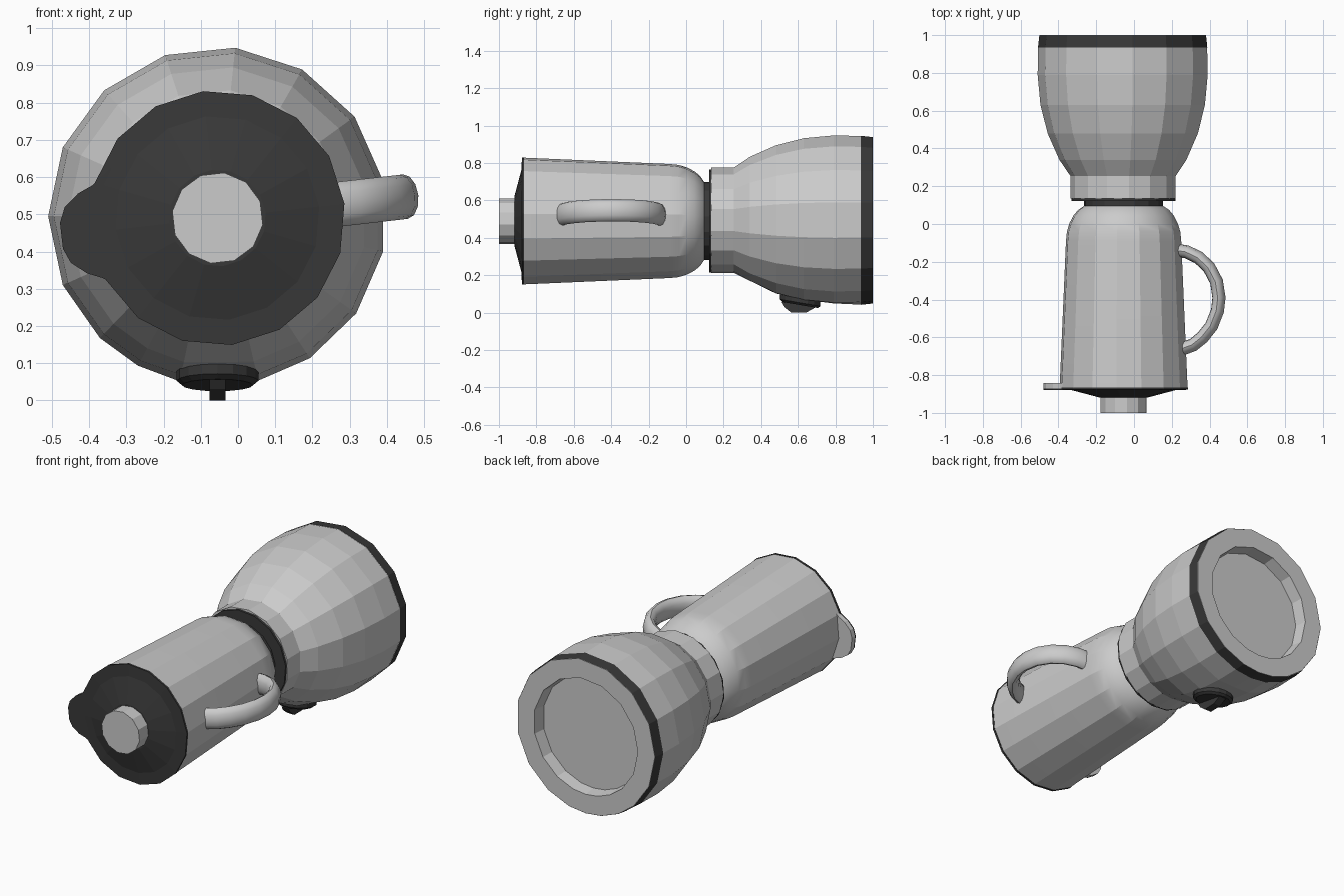
import bpy, bmesh, math
from mathutils import Vector

if "Cube" in bpy.data.objects:
    bpy.data.objects.remove(bpy.data.objects["Cube"])

CX, CZ, TWIST = -0.055, 0.49, 6.5   # appliance axis runs along y; jug is twisted about it
dark = bpy.data.materials.new("dark_plastic")
dark.diffuse_color = (0.04, 0.04, 0.04, 1)
dark.use_nodes = True
dark.node_tree.nodes["Principled BSDF"].inputs["Base Color"].default_value = dark.diffuse_color


def finish(name, bm, mat=None, smooth=None):
    bmesh.ops.recalc_face_normals(bm, faces=bm.faces)
    me = bpy.data.meshes.new(name)
    bm.to_mesh(me)
    bm.free()
    ob = bpy.data.objects.new(name, me)
    bpy.context.collection.objects.link(ob)
    if mat:
        me.materials.append(mat)
    if smooth:
        bpy.ops.object.select_all(action='DESELECT')
        ob.select_set(True)
        bpy.context.view_layer.objects.active = ob
        bpy.ops.object.shade_smooth_by_angle(angle=math.radians(smooth))
    return ob


def skin(name, rings, mat=None, smooth=None):
    """Join rings of points into a capped tube."""
    bm = bmesh.new()
    vs = [[bm.verts.new(p) for p in ring] for ring in rings]
    n = len(vs[0])
    for a, b in zip(vs, vs[1:]):
        for i in range(n):
            j = (i + 1) % n
            bm.faces.new((a[i], a[j], b[j], b[i]))
    bm.faces.new(vs[0])
    bm.faces.new(vs[-1])
    return finish(name, bm, mat, smooth)


def even(n, start):
    return [start + 360 * i / n for i in range(n)]


def lathe(name, profile, angles, mat=None, smooth=None, cz=CZ, floor=None):
    """Turn (y, radius) points about the axis; floor flattens the underside."""
    rings = []
    for y, r in profile:
        ring = []
        for a in angles:
            t = math.radians(a)
            z = cz + r * math.sin(t)
            if floor:
                z = max(z, floor(y))
            ring.append((CX + r * math.cos(t), y, z))
        rings.append(ring)
    return skin(name, rings, mat, smooth)


def panel_floor(y):
    pts = [(0.1, 0.21), (0.26, 0.21), (0.52, 0.083), (0.93, 0.032), (1.01, 0.026)]
    for (y0, z0), (y1, z1) in zip(pts, pts[1:]):
        if y <= y1:
            return z0 + (z1 - z0) * (y - y0) / (y1 - y0)


# Motor base, with tighter facets around the control panel
base_angles = [84, 108, 132, 156, 180, 204, 226, 242, 257, 270, 284, 303, 325, 348, 372, 396, 420]
lathe("motor_base", [(0.135, 0.282), (0.255, 0.282), (0.34, 0.34), (0.48, 0.402), (0.63, 0.44),
                     (0.79, 0.455), (0.935, 0.452)], base_angles, cz=0.495, floor=panel_floor)
# Foot band and recessed underside
lathe("foot_band", [(0.935, 0.453), (0.999, 0.446)], base_angles, dark, cz=0.495, floor=panel_floor)
lathe("underside", [(0.996, 0.445), (1.0, 0.445), (1.0, 0.335), (0.93, 0.325)],
      base_angles, cz=0.495, floor=panel_floor)
# Open the foot band's end so that the recess shows
band = bpy.data.objects["foot_band"].data
bm = bmesh.new()
bm.from_mesh(band)
bmesh.ops.delete(bm, geom=[f for f in bm.faces if len(f.verts) > 4], context='FACES_ONLY')
bm.to_mesh(band)
bm.free()
for ob_name in ("motor_base", "underside"):
    me = bpy.data.objects[ob_name].data
    bm = bmesh.new()
    bm.from_mesh(me)
    caps = [f for f in bm.faces if len(f.verts) > 4]
    drop = min if ob_name == "underside" else max
    edge = drop(f.calc_center_median().y for f in caps) if ob_name == "motor_base" else 0.996
    bmesh.ops.delete(bm, geom=[f for f in caps if abs(f.calc_center_median().y - edge) < 0.001],
                     context='FACES_ONLY')
    bm.to_mesh(me)
    bm.free()

# Collar between base and jug
jug_angles = even(16, TWIST)
lathe("collar_plate", [(0.122, 0.277), (0.136, 0.277)], jug_angles, dark)
lathe("collar_ring", [(0.08, 0.21), (0.125, 0.21)], jug_angles, dark)

# Jug with rounded lower end
lathe("jug", [(-0.87, 0.341), (-0.09, 0.307), (-0.04, 0.302), (0.005, 0.288), (0.045, 0.267),
              (0.075, 0.242), (0.095, 0.212)], jug_angles, None, 21)


def at_angle(r, y, side, turn=TWIST):
    """Point at radius r and sideways offset in the twisted jug frame."""
    t = math.radians(turn)
    return Vector((CX + r * math.cos(t) - side * math.sin(t), y, CZ + r * math.sin(t) + side * math.cos(t)))


# Lid, cap, and pouring lip opposite the handle
lathe("lid", [(-0.865, 0.343), (-0.877, 0.343), (-0.88, 0.275), (-0.918, 0.13)], jug_angles, dark)
lathe("lid_cap", [(-0.9, 0.123), (-1.0, 0.123)], even(12, TWIST + 15))
lip = [(-0.27, -0.165), (-0.325, -0.125), (-0.365, -0.108), (-0.405, -0.075), (-0.422, -0.035),
       (-0.422, 0.035), (-0.405, 0.075), (-0.365, 0.108), (-0.325, 0.125), (-0.27, 0.165)]
skin("pouring_lip", [[at_angle(r, y, s) for r, s in lip] for y in (-0.87, -0.843)])
skin("lid_lip", [[at_angle(r, y, s) for r, s in lip] for y in (-0.878, -0.87)], dark)

# Handle: oval section swept along an arc
path = [(0.285, -0.14), (0.335, -0.147), (0.40, -0.178), (0.455, -0.23), (0.495, -0.305), (0.508, -0.39),
        (0.50, -0.46), (0.468, -0.54), (0.42, -0.60), (0.37, -0.64), (0.31, -0.662)]
rings = []
for i, (r, y) in enumerate(path):
    p, q = path[max(i - 1, 0)], path[min(i + 1, len(path) - 1)]
    d = Vector((q[0] - p[0], q[1] - p[1])).normalized()
    ring = []
    for k in range(12):
        t = 2 * math.pi * k / 12
        o = 0.035 * math.cos(t)
        ring.append(at_angle(r + d.y * o, y - d.x * o, 0.06 * math.sin(t)))
    rings.append(ring)
skin("handle", rings, None, 40)


# Control knob: tilted disc and grip bar
def knob_point(x, y, h):
    return (CX + x, 0.61 + y, 0.061 - 0.17 * y - h)


circle = [math.radians(a) for a in even(16, 0)]
skin("knob_disc", [[knob_point(r * math.cos(t), r * math.sin(t), h) for t in circle]
                   for h, r in ((-0.05, 0.11), (0.008, 0.11), (0.02, 0.095))], dark)
bar = [(-0.10, 0), (-0.085, 0.025), (-0.045, 0.056), (0.035, 0.055), (0.08, 0.03), (0.10, 0)]
skin("knob_grip", [[(CX + x, 0.61 + y, 0.056 - h) for y, h in bar] for x in (-0.022, 0.022)], dark)
